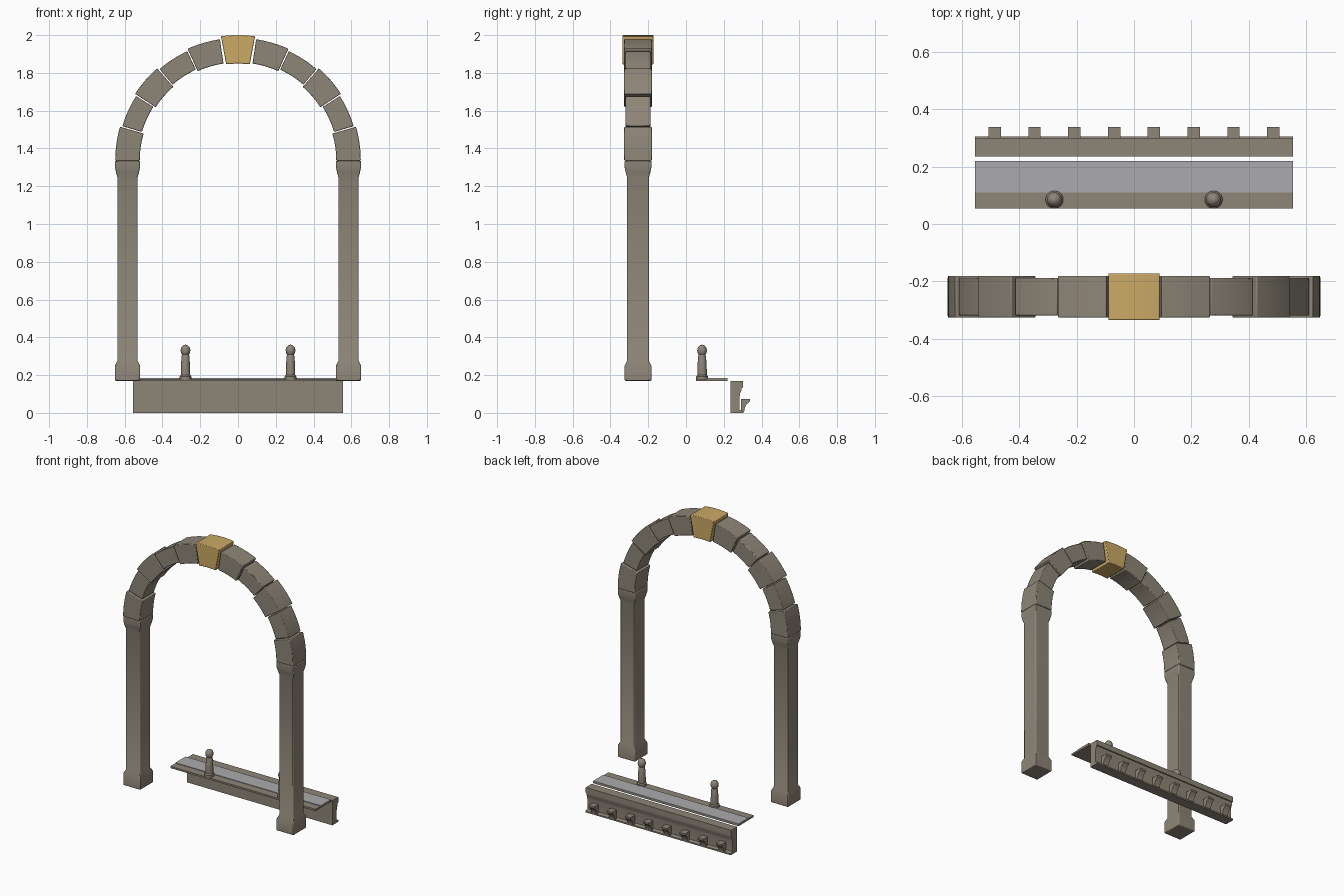
import bpy
import bmesh
from math import cos, sin, pi, radians

cube = bpy.data.objects.get("Cube")
if cube:
    bpy.data.objects.remove(cube, do_unlink=True)


def material(name, rgb):
    mat = bpy.data.materials.new(name)
    mat.use_nodes = True
    mat.diffuse_color = (*rgb, 1)
    mat.node_tree.nodes["Principled BSDF"].inputs["Base Color"].default_value = (*rgb, 1)
    return mat


STONE = material("warm grey stone", (0.27, 0.235, 0.185))
GOLD = material("gold", (0.60, 0.40, 0.13))
PANEL = material("pale grey panel", (0.41, 0.41, 0.43))


def build(name, rings, mat, bevel=0.0, closed_ends=True):
    """Skin a series of equal-length vertex rings into a capped solid."""
    bm = bmesh.new()
    loops = [[bm.verts.new(p) for p in ring] for ring in rings]
    for a, b in zip(loops, loops[1:]):
        n = len(a)
        for i in range(n):
            j = (i + 1) % n
            bm.faces.new((a[i], a[j], b[j], b[i]))
    if closed_ends:
        bm.faces.new(loops[0])
        bm.faces.new(loops[-1])
    bmesh.ops.recalc_face_normals(bm, faces=bm.faces)
    mesh = bpy.data.meshes.new(name)
    bm.to_mesh(mesh)
    bm.free()
    mesh.materials.append(mat)
    obj = bpy.data.objects.new(name, mesh)
    bpy.context.collection.objects.link(obj)
    bpy.ops.object.select_all(action="DESELECT")
    obj.select_set(True)
    bpy.context.view_layer.objects.active = obj
    bpy.ops.object.shade_smooth_by_angle(angle=radians(32))
    if bevel:
        mod = obj.modifiers.new("edge bevel", "BEVEL")
        mod.width = bevel
        mod.segments = 2
        mod.limit_method = "ANGLE"
        mod.angle_limit = radians(40)
    return obj


def extrude_x(name, profile, x0, x1, mat, bevel=0.0):
    """Extrude a (y, z) profile along x."""
    rings = [[(x, y, z) for y, z in profile] for x in (x0, x1)]
    return build(name, rings, mat, bevel)


def rect(y0, y1, z0, z1):
    return [(y0, z0), (y1, z0), (y1, z1), (y0, z1)]


# Shared layout
ARCH_Y, SPRING_Z, PILLAR_X = -0.254, 1.335, 0.585
SILL_X = 0.555


# Pillars: square stacks with a wide foot and a flared head
PILLAR = [(0.17, 1), (0.25, 1), (0.276, 0), (1.247, 0), (1.275, 0.6),
          (1.30, 1), (SPRING_Z, 1)]
for side, label in ((1, "left"), (-1, "right")):
    rings = []
    for z, flare in PILLAR:
        hx, hy = 0.054 + 0.012 * flare, 0.058 + 0.013 * flare
        rings.append([(side * PILLAR_X + sx * hx, ARCH_Y + sy * hy, z)
                      for sx, sy in ((-1, -1), (1, -1), (1, 1), (-1, 1))])
    build(label + "_pillar", rings, STONE, 0.005)


# Arch stones: curved wedges, every second one slightly smaller
def arch_stone(name, a_in, a_out, r_in, r_out, depth, mat):
    steps = 6
    rings = []
    for i in range(steps + 1):
        t = i / steps
        ring = []
        for (a0, a1), r, y in ((a_in, r_in, -depth), (a_out, r_out, -depth),
                               (a_out, r_out, depth), (a_in, r_in, depth)):
            a = radians(a0 + (a1 - a0) * t)
            ring.append((r * cos(a), ARCH_Y + y, SPRING_Z + r * sin(a)))
        rings.append(ring)
    return build(name, rings, mat, 0.004)


STEP = 180 / 11
for i in range(11):
    start, end = i * STEP + 0.3, (i + 1) * STEP - 0.3
    if i == 5:
        arch_stone("keystone", (83, 97), (82.2, 97.8), 0.514, 0.665, 0.082, GOLD)
        continue
    if i == 0:
        start = 0
    if i == 10:
        end = 180
    order = min(i, 10 - i)
    inset = 0.011 if order % 2 else 0
    arch_stone(f"arch_stone_{i + 1}", (start, end), (start, end),
               0.52 + inset, 0.65 - inset, 0.073 - inset * 0.7, STONE)


# Sill: thin stone slab with a grey inlay on its rear part
extrude_x("sill_slab", rect(0.054, 0.22, 0.168, 0.18), -SILL_X, SILL_X, STONE)
extrude_x("sill_panel", rect(0.11, 0.22, 0.18, 0.184), -SILL_X, SILL_X, PANEL)


# Finials: lathed posts standing on the sill
FINIAL = [(0.031, 0.18), (0.031, 0.193), (0.025, 0.2), (0.025, 0.23),
          (0.021, 0.30), (0.018, 0.308), (0.024, 0.318), (0.026, 0.332),
          (0.022, 0.347), (0.013, 0.357), (0.003, 0.361)]
for x, label in ((0.278, "left"), (-0.278, "right")):
    rings = [[(x + r * cos(k * pi / 12), 0.085 + r * sin(k * pi / 12), z)
              for k in range(24)] for r, z in FINIAL]
    build(label + "_finial", rings, STONE)


# Cornice beam: hollowed rear face between an upper band and a lower lip
CORNICE = [(0.236, 0), (0.305, 0), (0.305, 0.01), (0.284, 0.016), (0.284, 0.085),
           (0.287, 0.105), (0.295, 0.12), (0.295, 0.132), (0.301, 0.134),
           (0.301, 0.17), (0.236, 0.17)]
extrude_x("cornice_beam", CORNICE, -SILL_X, SILL_X, STONE)


# Brackets: a row of small corbels with curved undersides
BRACKET = [(0.29, 0.008), (0.308, 0.008), (0.312, 0.028), (0.321, 0.046),
           (0.339, 0.061), (0.339, 0.073), (0.29, 0.073)]
for i in range(8):
    x = (i - 3.5) * 0.139
    extrude_x(f"bracket_{i + 1}", BRACKET, x - 0.0215, x + 0.0215, STONE)
